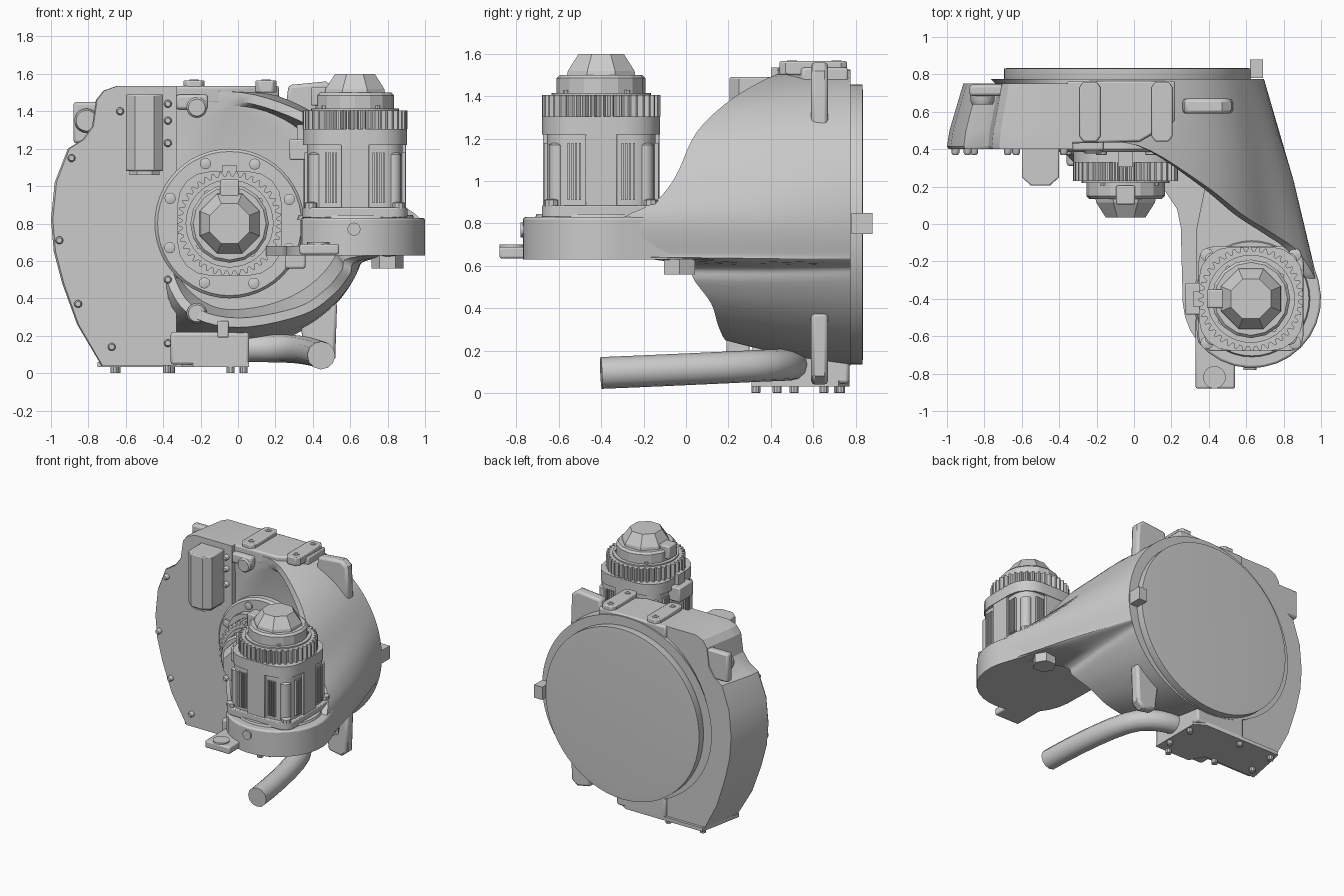
import bpy, bmesh
from math import sin, cos, pi, radians
from mathutils import Vector, Matrix

if "Cube" in bpy.data.objects:
    bpy.data.objects.remove(bpy.data.objects["Cube"])


def loft(name, rings, mat=None, bevel=0.0, angle=35):
    """Closed solid skinned through equal-length rings of 3D points."""
    bm = bmesh.new()
    vs = [[bm.verts.new(p) for p in r] for r in rings]
    n = len(vs[0])
    for a, b in zip(vs, vs[1:]):
        for i in range(n):
            j = (i + 1) % n
            bm.faces.new((a[i], a[j], b[j], b[i]))
    bm.faces.new(vs[0])
    bm.faces.new(vs[-1])
    bmesh.ops.recalc_face_normals(bm, faces=bm.faces[:])
    me = bpy.data.meshes.new(name)
    bm.to_mesh(me)
    bm.free()
    ob = bpy.data.objects.new(name, me)
    bpy.context.collection.objects.link(ob)
    if mat:
        ob.matrix_world = mat
    bpy.ops.object.select_all(action='DESELECT')
    ob.select_set(True)
    bpy.context.view_layer.objects.active = ob
    bpy.ops.object.shade_smooth_by_angle(angle=radians(angle))
    if bevel:
        m = ob.modifiers.new("bevel", 'BEVEL')
        m.width, m.segments, m.limit_method = bevel, 2, 'ANGLE'
        m.angle_limit = radians(50)
    return ob


def place(u, v, w, axis):
    return {'x': (w, u, v), 'y': (u, w, v), 'z': (u, v, w)}[axis]


def prism(name, pts, a, b, axis='z', **k):
    return loft(name, [[place(u, v, w, axis) for u, v in pts] for w in (a, b)], **k)


def circle(cu, cv, r, n=24, off=0.0):
    return [(cu + r * cos(2 * pi * (i + off) / n), cv + r * sin(2 * pi * (i + off) / n)) for i in range(n)]


def box(name, x0, x1, y0, y1, z0, z1, **k):
    return prism(name, [(x0, y0), (x1, y0), (x1, y1), (x0, y1)], z0, z1, **k)


def turned(name, cu, cv, prof, axis='z', n=32, off=0.0, **k):
    return loft(name, [[place(u, v, w, axis) for u, v in circle(cu, cv, r, n, off)] for r, w in prof], **k)


def rounded(h, r, n=4):
    return [(sx * (h - r) + r * cos(a + i * pi / 2 / n), sy * (h - r) + r * sin(a + i * pi / 2 / n))
            for sx, sy, a in ((1, 1, 0), (-1, 1, pi / 2), (-1, -1, pi), (1, -1, 1.5 * pi)) for i in range(n + 1)]


# Main housing shell: back circle swept to a diagonal open rim, then hollowed
CX, CZ = -0.035, 0.8
keys = [(-15, .93, -.2, .638), (-12, .96, -.27, .66), (0, .98, -.31, .81), (14, .88, -.15, .90), (30, .74, -.05, 1.02),
        (45, .58, .05, 1.23), (62, .36, .22, 1.39), (90, .02, .42, 1.50), (120, -.3, .43, 1.46),
        (150, -.4, .45, 1.15), (180, -.42, .45, .8), (210, -.4, .42, .55), (240, -.27, .29, .32),
        (270, 0, .2, .245), (298, .34, .155, .31), (318, .51, .12, .42), (336, .6, .04, .53), (342, .64, .0, .60)]
N, S = len(keys), 5
back, mid, rim, lip, floor = [], [], [], [], []
for i in range(N):
    p = [Vector(keys[(i + d) % N]) for d in (-1, 0, 1, 2)]
    for q, d in zip(p, (-1, 0, 1, 2)):
        q[0] += 360 * ((i + d) // N)
    for s in range(S):
        t = s / S
        c = 0.5 * (2 * p[1] + (p[2] - p[0]) * t + (2 * p[0] - 5 * p[1] + 4 * p[2] - p[3]) * t * t
                   + (3 * p[1] - p[0] - 3 * p[2] + p[3]) * t ** 3)
        th = radians(c[0])
        B = Vector((CX + .73 * cos(th), .775, CZ + (.725 if sin(th) > 0 else .67) * sin(th)))
        F = Vector(c[1:])
        R = (Vector((CX, F.y, CZ)) - F).normalized()
        back.append(B)
        mid.append(B.lerp(F, .5) - R * .015)
        rim.append(F)
        lip.append(F + R * .05)
        floor.append(Vector((CX + (.6 if cos(th) > 0 else .36) * cos(th), .44,
                             CZ + (.63 if sin(th) > 0 else .46) * sin(th))))
loft("housing_shell", [back, mid, rim, lip, floor], angle=40)

# Rear output disc with raised rim and index tab
turned("output_disc", CX, .795, [(.655, .76), (.66, .78), (.66, .832), (.615, .835)], 'y', 64)
box("disc_tab", .62, .69, .78, .88, .75, .85)

# Arm platform carrying the upright motor: wide lower step, narrower deck
arc = [(.63 + .37 * cos(radians(a)), -.4 + .37 * sin(radians(a))) for a in range(15, -181, -12)]
prism("arm_lower_step", [(.69, .6)] + arc + [(.25, -.02), (.23, .08), (.15, .2), (.15, .45)], .63, .68)
arc2 = [(max(x, .335), y) for x, y in arc]
prism("arm_platform", [(.69, .6)] + arc2 + [(.335, -.02), (.38, .2), (.4, .45)], .635, .83, bevel=.012)
turned("arm_seat", .63, -.4, [(.315, .82), (.305, .845)], n=40)
prism("arm_tab", [(.33, -.88), (.54, -.88), (.54, -.70), (.5, -.6), (.33, -.5)], .635, .69, bevel=.01)
turned("arm_tab_bushing", .43, -.82, [(.06, .68), (.06, .7)], n=24)
prism("arm_boss_outer", circle(.8, -.03, .085, 6), .56, .64)
box("arm_boss_inner", .25, .36, .05, .24, .56, .64, bevel=.01)
turned("platform_plug", .62, .77, [(.035, -.78), (.035, -.74)], 'y', 16)

# Left gearbox cover: front outline, tapering towards the back
cover = [(-.73, .04), (-.86, .26), (-.94, .48), (-.985, .65), (-1, .82), (-.98, 1.02), (-.91, 1.2),
         (-.83, 1.25), (-.78, 1.32), (-.76, 1.46), (-.72, 1.51), (-.65, 1.535), (-.33, 1.535), (-.33, .04)]


def slab(w, f):
    return [(-.33 + (u + .33) * f, w, v) for u, v in cover]


loft("gearbox_cover", [slab(.40, .985), slab(.415, 1), slab(.5, .98), slab(.75, .87)], angle=25)
for i, (u, v) in enumerate([(-.89, 1.15), (-.955, .71), (-.855, .37), (-.675, .14), (-.375, .16), (-.375, .5),
                            (-.63, 1.4), (-.375, 1.44), (-.375, 1.35), (-.375, 1.23)]):
    turned(f"cover_bolt_{i}", u, v, [(.021, .41), (.021, .38), (.014, .37)], 'y', 10)
turned("cover_corner_boss", -.81, 1.35, [(.055, .64), (.065, .66), (.065, .72)], 'y', 20)
box("cover_corner_lug", -.88, -.66, .685, .745, 1.23, 1.45, bevel=.015)

# Octagonal pod on the cover
prism("cover_pod", [(-.60, .41), (-.60, .25), (-.55, .205), (-.45, .205), (-.40, .25), (-.40, .41)], 1.08, 1.49,
      bevel=.008)
prism("cover_pod_cap", [(-.58, .40), (-.58, .26), (-.54, .225), (-.46, .225), (-.42, .26), (-.42, .40)], 1.06, 1.09)

# Base block, bottom plate and bolts
box("base_block", -.36, .06, .31, .77, .045, .22, bevel=.015)
prism("bottom_plate", [(-.75, .42), (-.3, .42), (-.24, .31), (.06, .31), (.06, .72), (-.02, .77), (-.68, .77)],
      .032, .06)
for i, (x, y) in enumerate([(-.66, .51), (-.38, .43), (-.04, .33), (.03, .43), (.03, .65), (-.36, .73), (-.65, .72)]):
    turned(f"bottom_bolt_{i}", x, y, [(.022, .04), (.022, .002), (.015, 0)], n=10)

# Top deck with two mounting pads
prism("top_deck", [(-.36, .43), (.03, .44), (.22, .55), (.22, .765), (-.36, .765)], 1.44, 1.535, bevel=.012)
for x in (-.235, .15):
    pad = [(x + sx * a, y) for sx, a, y in ((-1, .035, .44), (1, .035, .44), (1, .057, .47), (1, .057, .73),
                                            (1, .035, .76), (-1, .035, .76), (-1, .057, .73), (-1, .057, .47))]
    prism("mounting_pad", pad, 1.50, 1.565, bevel=.008)
    for y in (.5, .71):
        turned("pad_bushing", x, y, [(.024, 1.55), (.024, 1.569), (.012, 1.569), (.012, 1.55)], n=16)

# Side lugs, upper and lower
for s, nm in ((1, "upper_lug"), (-1, "lower_lug")):
    pts = [(.25, .8 + s * .58), (.27, .8 + s * .74), (.47, .8 + s * .76), (.52, .8 + s * .72), (.53, .8 + s * .42),
           (.4, .8 + s * .45)]
    if s < 0:
        pts[0], pts[1] = (.33, .3), (.36, .06)
    prism(nm, pts, .59, .67, 'y', bevel=.018)

# Mounting flange for the horizontal motor, and front bosses
turned("motor_flange", -.045, .8, [(.4, .46), (.4, .40), (.385, .385), (.3, .385)], 'y', 48)
for i in range(8):
    a = radians(22 + 45 * i)
    turned(f"flange_bolt_{i}", -.045 + .345 * cos(a), .8 + .345 * sin(a), [(.03, .39), (.03, .372), (.02, .368)], 'y', 12)
for z in (1.42, .32):
    turned("front_boss", -.22, z, [(.055, .48), (.055, .39), (.045, .378)] if z > 1 else
           [(.055, .46), (.055, .28), (.045, .265)], 'y', 20)
box("boss_web", -.33, -.16, .39, .48, 1.41, 1.49, bevel=.015)
box("lower_key", -.11, -.05, .19, .3, .19, .28, bevel=.008)


# Servo motor, built along local z from its base
def motor(prefix, mat):
    def nm(s):
        return f"{prefix}_{s}"
    prism(nm("base"), rounded(.28, .08), 0, .055, mat=mat, bevel=.006)
    prism(nm("body"), rounded(.255, .11), .05, .40, mat=mat)
    prism(nm("collar"), rounded(.278, .17), .39, .475, mat=mat)
    # ribs on the four faces and corner posts with screws
    for k in range(4):
        m = mat @ Matrix.Rotation(k * pi / 2, 4, 'Z')
        for s in (-1, 1):
            for j in range(4):
                y = s * (.1 + .018 * j)
                box(nm("rib"), .24, .27, y - .005, y + .005, .08, .35, mat=m)
        box(nm("face_panel"), .24, .274, -.075, .075, .05, .40, mat=m, bevel=.004)
        turned(nm("corner_post"), .205, .205, [(.042, .05), (.042, .34), (.025, .35)], n=12, mat=m)
        turned(nm("corner_screw"), .235, .235, [(.035, .05), (.035, .08), (.02, .085)], n=10, mat=m)
        turned(nm("cap_screw"), .16, .12, [(.018, .57), (.018, .60)], n=8, mat=m)
    # toothed cooling ring
    teeth = [((.28 if i % 4 < 2 else .255) * cos(2 * pi * i / 160), (.28 if i % 4 < 2 else .255) * sin(2 * pi * i / 160))
             for i in range(160)]
    prism(nm("cooling_ring"), teeth, .475, .575, mat=mat)
    turned(nm("ring_lid"), 0, 0, [(.235, .57), (.235, .585)], n=40, mat=mat)
    turned(nm("cap"), 0, 0, [(.21, .57), (.21, .655), (.195, .67)], n=16, mat=mat, angle=15)
    turned(nm("cap_cone"), 0, 0, [(.175, .665), (.17, .69), (.115, .77)], n=8, off=.5, mat=mat, angle=15)
    # cable connectors
    box(nm("side_connector"), -.35, -.24, -.085, .085, .31, .42, mat=mat, bevel=.008)
    box(nm("connector_neck"), -.31, -.2, -.04, .04, .42, .50, mat=mat)
    box(nm("cap_connector"), -.235, -.1, -.05, .05, .60, .70, mat=mat, bevel=.008)


motor("upright_motor", Matrix.Translation((.625, -.4, .83)))
turn = Matrix(((0, 1, 0, -.045), (0, 0, -1, .805), (-1, 0, 0, .8), (0, 0, 0, 1)))
motor("horizontal_motor", turn)

# Hose leaving the base block
cu = bpy.data.curves.new("hose", 'CURVE')
cu.dimensions, cu.bevel_depth, cu.bevel_resolution = '3D', .075, 4
cu.use_fill_caps, cu.resolution_u = True, 6
sp = cu.splines.new('BEZIER')
sp.bezier_points.add(2)
for bp, co, l, r in zip(sp.bezier_points, [(0, .5, .135), (.28, .38, .13), (.445, -.4, .095)],
                        [(-.1, .5, .135), (.2, .47, .133), (.43, -.15, .105)],
                        [(.1, .5, .135), (.37, .28, .125), (.45, -.5, .09)]):
    bp.handle_left_type = bp.handle_right_type = 'FREE'
    bp.co, bp.handle_left, bp.handle_right = co, l, r
bpy.context.collection.objects.link(bpy.data.objects.new("hose", cu))
